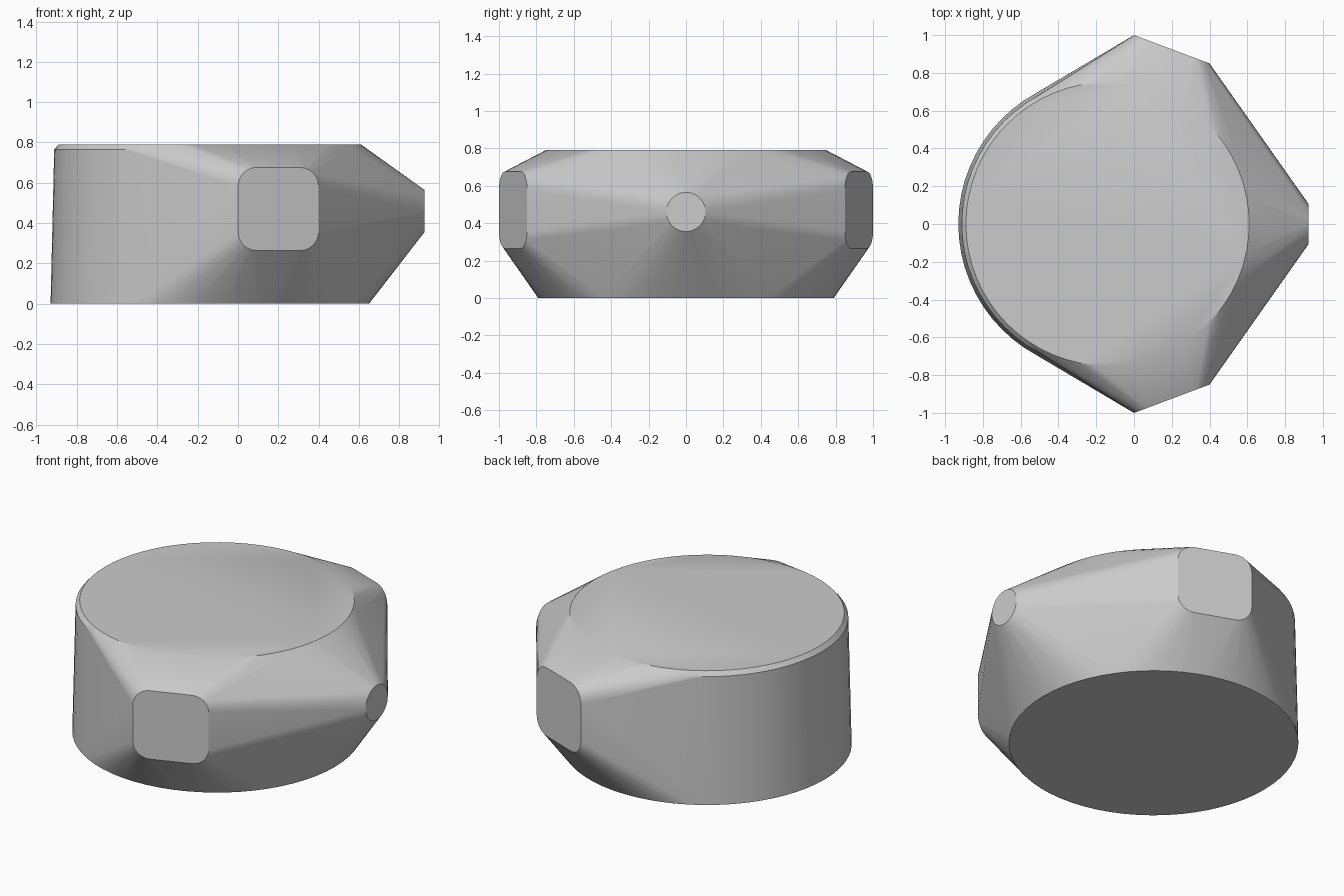
import bpy, bmesh
from math import cos, sin, tau, pi
from mathutils import Vector, Matrix

cube = bpy.data.objects.get("Cube")
if cube:
    bpy.data.objects.remove(cube, do_unlink=True)

grey = bpy.data.materials.new("plain grey")
grey.use_nodes = True
grey.diffuse_color = (0.6, 0.6, 0.6, 1)
grey.node_tree.nodes["Principled BSDF"].inputs["Base Color"].default_value = (0.6, 0.6, 0.6, 1)


def ring(radius, n):
    return [Vector((radius * cos(tau * i / n), radius * sin(tau * i / n), 0)) for i in range(n)]


def rounded_square(half, r, steps=6):
    """Outline in the xz plane."""
    pts = []
    for q, (sx, sz) in enumerate([(1, 1), (-1, 1), (-1, -1), (1, -1)]):
        for i in range(steps + 1):
            a = (q + i / steps) * pi / 2
            pts.append(Vector((sx * (half - r) + r * cos(a), 0, sz * (half - r) + r * sin(a))))
    return pts


bm = bmesh.new()


def place(points, matrix):
    for p in points:
        bm.verts.new(matrix @ p)


# Round drum with a slight taper and a bevelled top rim
for radius, z in [(0.79, 0), (0.772, 0.765), (0.75, 0.79)]:
    place(ring(radius, 64), Matrix.Translation((-0.14, 0, z)))

# Rounded square pads on both flanks, angled towards the nose
for side in (-1, 1):
    turn = Matrix.Rotation(-side * 0.359, 4, 'Z')
    place(rounded_square(0.2, 0.09), Matrix.Translation((0.2, side * 0.925, 0.47)) @ turn
          @ Matrix.Diagonal((1.068, 1, 1.03, 1)))

# Small round nose disc
place(ring(0.105, 24), Matrix.Translation((0.925, 0, 0.46)) @ Matrix.Rotation(pi / 2, 4, 'Y'))

# Stretch one skin around all the outlines
hull = bmesh.ops.convex_hull(bm, input=bm.verts)
loose = [v for v in bm.verts if not v.link_faces]
bmesh.ops.delete(bm, geom=loose, context='VERTS')
bmesh.ops.dissolve_limit(bm, angle_limit=0.002, verts=bm.verts, edges=bm.edges)
bmesh.ops.recalc_face_normals(bm, faces=bm.faces)

mesh = bpy.data.meshes.new("housing")
bm.to_mesh(mesh)
bm.free()
mesh.materials.append(grey)
housing = bpy.data.objects.new("housing", mesh)
bpy.context.collection.objects.link(housing)
bpy.context.view_layer.objects.active = housing
housing.select_set(True)
bpy.ops.object.shade_smooth_by_angle(angle=pi / 6)
